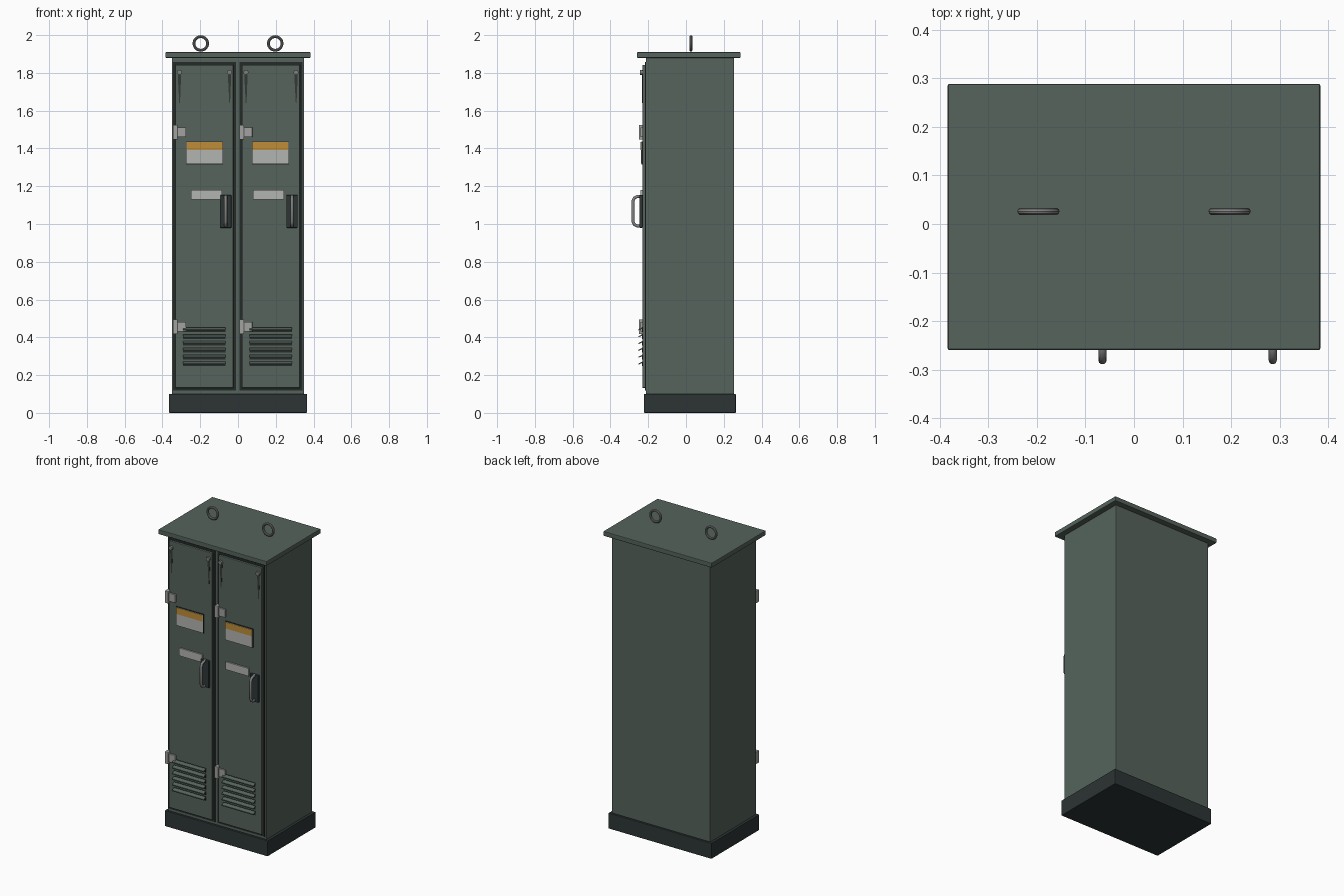
import bpy, bmesh, math
from mathutils import Vector

if "Cube" in bpy.data.objects:
    bpy.data.objects.remove(bpy.data.objects["Cube"])


def mat(name, r, g, b):
    m = bpy.data.materials.new(name)
    m.diffuse_color = (r, g, b, 1)
    m.use_nodes = True
    m.node_tree.nodes["Principled BSDF"].inputs["Base Color"].default_value = m.diffuse_color
    return m


GREEN = mat("cabinet_green", 0.090, 0.125, 0.105)
DARK = mat("plinth_dark", 0.026, 0.035, 0.035)
SEAL = mat("rubber_seal", 0.018, 0.024, 0.022)
STEEL = mat("hinge_steel", 0.36, 0.37, 0.35)
GREY = mat("handle_grey", 0.21, 0.22, 0.21)
WHITE = mat("label_white", 0.45, 0.46, 0.44)
AMBER = mat("label_amber", 0.52, 0.27, 0.04)
STAIN = mat("stain_dark", 0.035, 0.042, 0.036)


def finish(name, bm, material, bevel=0.0, smooth=False):
    bmesh.ops.recalc_face_normals(bm, faces=bm.faces)
    me = bpy.data.meshes.new(name)
    bm.to_mesh(me)
    bm.free()
    ob = bpy.data.objects.new(name, me)
    bpy.context.collection.objects.link(ob)
    me.materials.append(material)
    if bevel:
        b = ob.modifiers.new("bevel", 'BEVEL')
        b.width, b.segments = bevel, 2
    if smooth:
        bpy.ops.object.select_all(action='DESELECT')
        ob.select_set(True)
        bpy.context.view_layer.objects.active = ob
        bpy.ops.object.shade_smooth_by_angle(angle=math.radians(40))
    return ob


def box(name, x, y, z, material, bevel=0.0):
    bm = bmesh.new()
    bmesh.ops.create_cube(bm, size=1)
    for v in bm.verts:
        for i, (a, b) in enumerate((x, y, z)):
            v.co[i] = (a + b) / 2 + v.co[i] * (b - a)
    return finish(name, bm, material, bevel)


def prism(name, profile, axis, a, b, material):
    """Extrude a 2D profile along x (profile is y,z) or y (profile is x,z)."""
    bm = bmesh.new()
    place = (lambda p, t: (t, p[0], p[1])) if axis == 'x' else (lambda p, t: (p[0], t, p[1]))
    face = bm.faces.new([bm.verts.new(place(p, a)) for p in profile])
    ext = bmesh.ops.extrude_face_region(bm, geom=[face])
    d = Vector(place((0, 0), b - a))
    bmesh.ops.translate(bm, vec=d, verts=[g for g in ext["geom"] if isinstance(g, bmesh.types.BMVert)])
    return finish(name, bm, material)


def cylinder(name, centre, radius, depth, axis, material):
    bm = bmesh.new()
    bmesh.ops.create_cone(bm, cap_ends=True, segments=16, radius1=radius, radius2=radius, depth=depth)
    rot = Vector((0, 0, 1)).rotation_difference(Vector(axis)).to_matrix()
    for v in bm.verts:
        v.co = rot @ v.co + Vector(centre)
    return finish(name, bm, material, smooth=True)


# Main shell
box("plinth", (-0.365, 0.365), (-0.222, 0.264), (0, 0.10), DARK, 0.003)
box("cabinet_body", (-0.35, 0.35), (-0.212, 0.254), (0.10, 1.88), GREEN, 0.003)
box("roof", (-0.384, 0.384), (-0.26, 0.289), (1.88, 1.91), GREEN, 0.004)

# Lifting eyes on the roof
for i, x in enumerate((-0.197, 0.197)):
    bpy.ops.mesh.primitive_torus_add(major_segments=32, minor_segments=10, major_radius=0.036,
                                     minor_radius=0.0075, location=(x, 0.026, 1.956),
                                     rotation=(math.pi / 2, 0, 0))
    ring = bpy.context.object
    ring.name = f"lifting_eye_{i}"
    ring.data.materials.append(GREY)
    bpy.ops.object.shade_smooth_by_angle()

FRONT = -0.231  # door face
for side, x0 in (("left", -0.344), ("right", 0.008)):
    x1 = x0 + 0.333
    # Seal with the door panel proud of it
    box(f"{side}_door_seal", (x0, x1), (-0.217, -0.20), (0.118, 1.857), SEAL)
    box(f"{side}_door", (x0 + 0.013, x1 - 0.013), (FRONT, -0.21), (0.132, 1.843), GREEN, 0.004)

    # Hinges: knuckle, pin and leaf
    for n, z in (("lower", 0.456), ("upper", 1.486)):
        h = f"{side}_{n}_hinge"
        box(h + "_knuckle", (x0, x0 + 0.024), (-0.250, -0.21), (z - 0.039, z + 0.039), STEEL, 0.003)
        box(h + "_leaf", (x0 + 0.024, x0 + 0.068), (-0.242, FRONT + 0.002), (z - 0.026, z + 0.026), STEEL, 0.002)

    # Warning label with amber header, and small name plate
    lx = x0 + (0.072 if side == "left" else 0.069)
    box(f"{side}_warning_label", (lx, lx + 0.19), (-0.239, FRONT + 0.001), (1.319, 1.434), WHITE)
    box(f"{side}_warning_frame", (lx - 0.003, lx + 0.193), (-0.236, FRONT + 0.001), (1.316, 1.437), SEAL)
    box(f"{side}_warning_header", (lx + 0.001, lx + 0.189), (-0.2405, -0.237), (1.392, 1.433), AMBER)
    px = x0 + (0.094 if side == "left" else 0.072)
    box(f"{side}_name_plate", (px, px + 0.164), (-0.240, FRONT + 0.001), (1.129, 1.179), WHITE)

    # Handle: dark backing plate and bent grip bar
    hx = -0.065 if side == "left" else 0.286
    box(f"{side}_handle_plate", (hx - 0.03, hx + 0.03), (-0.246, FRONT + 0.001), (0.98, 1.153), DARK, 0.003)
    cu = bpy.data.curves.new(f"{side}_handle_curve", 'CURVE')
    cu.dimensions = '3D'
    cu.bevel_depth, cu.bevel_resolution = 0.0085, 3
    cu.use_fill_caps = True
    path = [(-0.238, 1.146), (-0.257, 1.146), (-0.272, 1.139), (-0.281, 1.122),
            (-0.281, 1.013), (-0.272, 0.996), (-0.257, 0.989), (-0.238, 0.989)]
    sp = cu.splines.new('POLY')
    sp.points.add(len(path) - 1)
    for p, (y, z) in zip(sp.points, path):
        p.co = (hx, y, z, 1)
    sp.use_smooth = True
    grip = bpy.data.objects.new(f"{side}_handle_grip", cu)
    cu.materials.append(GREY)
    bpy.context.collection.objects.link(grip)

    # Louvres: hooded slats over dark slots
    vx = x0 + 0.053
    for i in range(6):
        z = 0.442 - i * 0.0362
        box(f"{side}_vent_slot_{i}", (vx, vx + 0.225), (FRONT - 0.002, FRONT + 0.002), (z - 0.014, z + 0.012), SEAL)
        prism(f"{side}_vent_slat_{i}",
              [(FRONT, z + 0.011), (-0.252, z), (-0.252, z - 0.006), (FRONT, z + 0.004)],
              'x', vx, vx + 0.225, GREEN)

    # Corner bolts with tapering run-off stains
    for n, bx in (("outer", x0 + 0.034), ("inner", x1 - 0.034)):
        cylinder(f"{side}_{n}_bolt", (bx, -0.236, 1.803), 0.013, 0.014, (0, 1, 0), GREY)
        prism(f"{side}_{n}_stain", [(bx - 0.009, 1.79), (bx + 0.009, 1.79), (bx + 0.003, 1.64), (bx - 0.001, 1.64)],
              'y', FRONT - 0.0015, FRONT + 0.001, STAIN)
